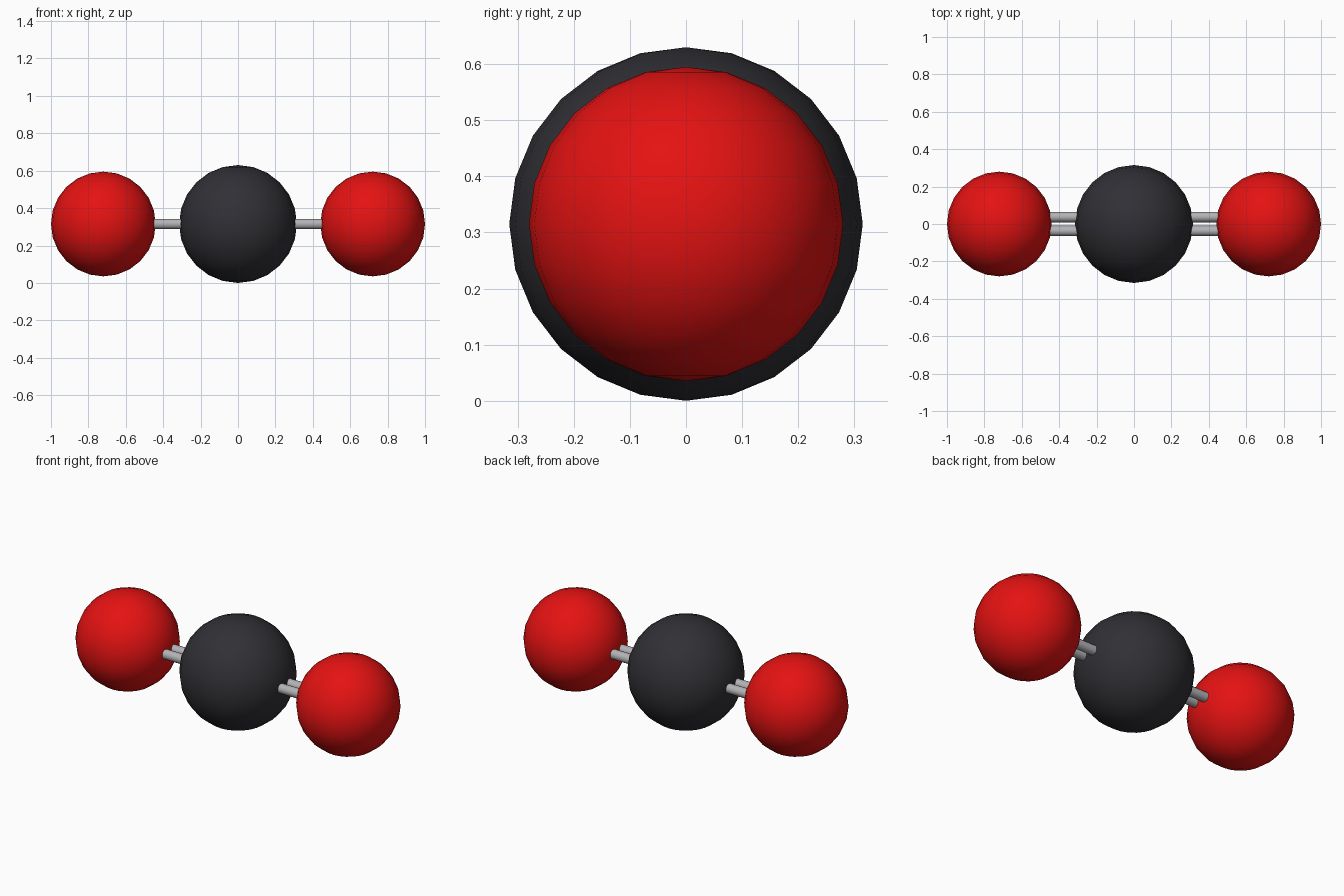
import bpy
import math

cube = bpy.data.objects.get("Cube")
if cube:
    bpy.data.objects.remove(cube, do_unlink=True)

MID_Z = 0.315       # height of the common axis
CENTRE_R = 0.315
OUTER_R = 0.28
OUTER_X = 1 - OUTER_R


def material(name, colour):
    mat = bpy.data.materials.new(name)
    mat.use_nodes = True
    mat.diffuse_color = colour
    mat.node_tree.nodes["Principled BSDF"].inputs["Base Color"].default_value = colour
    return mat


charcoal = material("charcoal", (0.03, 0.03, 0.036, 1))
red = material("red", (0.78, 0.006, 0.006, 1))
grey = material("grey", (0.45, 0.45, 0.47, 1))


def finish(name, mat):
    obj = bpy.context.object
    obj.name = name
    obj.data.materials.append(mat)
    bpy.ops.object.shade_smooth_by_angle(angle=math.radians(40))


def ball(name, x, radius, mat):
    bpy.ops.mesh.primitive_uv_sphere_add(segments=24, ring_count=12,
                                         radius=radius, location=(x, 0, MID_Z))
    finish(name, mat)


def rod(name, x, y):
    # Runs from the middle ball's centre to the outer ball's centre
    bpy.ops.mesh.primitive_cylinder_add(vertices=12, radius=0.028, depth=OUTER_X,
                                        location=(x, y, MID_Z),
                                        rotation=(0, math.pi / 2, 0))
    finish(name, mat=grey)


# Balls and the paired rods joining them
ball("centre_ball", 0, CENTRE_R, charcoal)
for side, sx in (("left", 1), ("right", -1)):
    ball(side + "_ball", sx * OUTER_X, OUTER_R, red)
    for place, sy in (("front", -1), ("back", 1)):
        rod(f"{side}_{place}_rod", sx * OUTER_X / 2, sy * 0.037)
